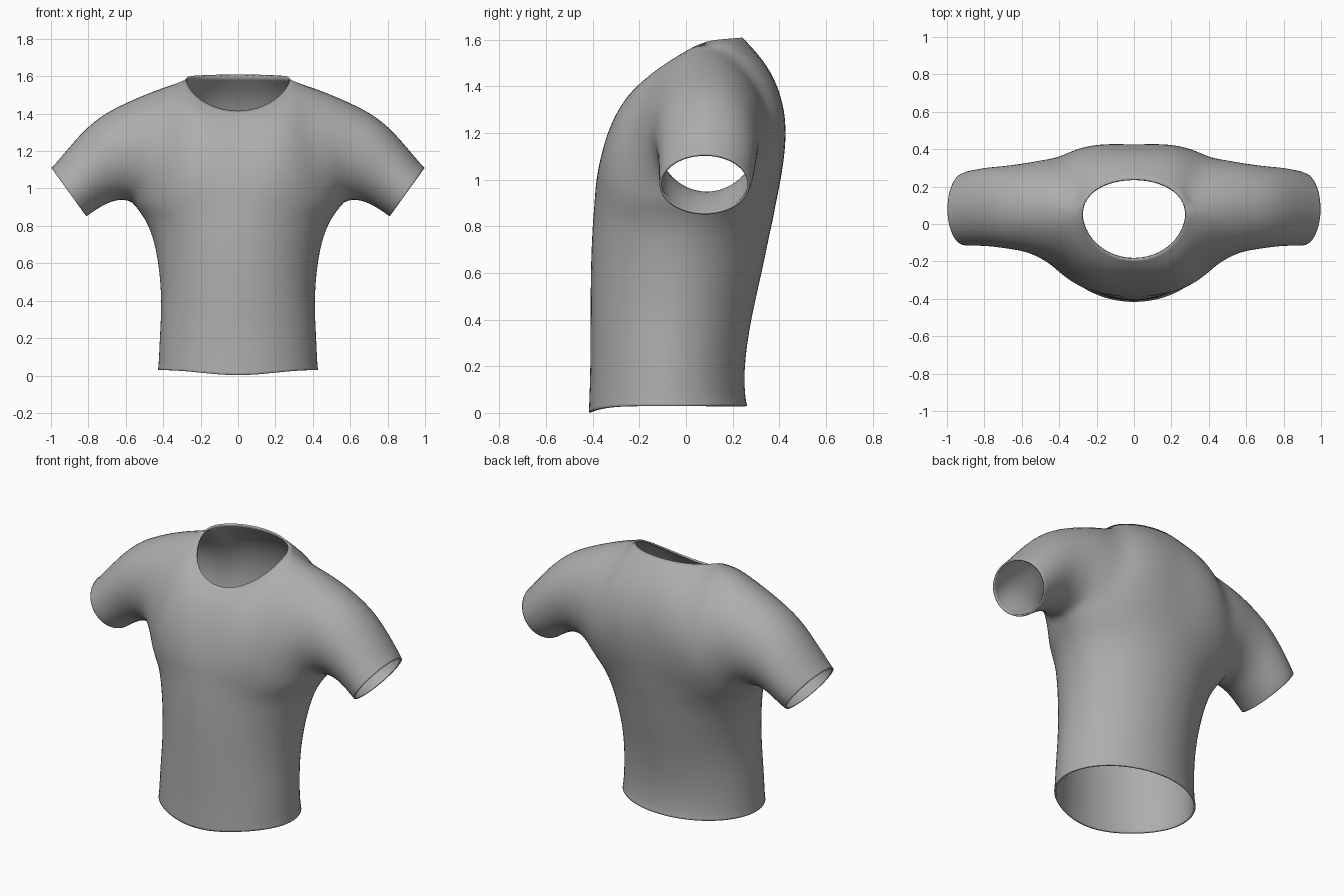
import bpy, bmesh
from math import sin, cos, pi
from mathutils import Vector

if "Cube" in bpy.data.objects:
    bpy.data.objects.remove(bpy.data.objects["Cube"])

COLS, ROWS = 5, 6            # columns per half panel, rows from armpit to shoulder
bm = bmesh.new()


def skin(grid):
    """Join a grid of points with quads."""
    verts = [[bm.verts.new(p) for p in row] for row in grid]
    for low, high in zip(verts, verts[1:]):
        for a, b, c, d in zip(low, low[1:], high[1:], high):
            bm.faces.new((a, b, c, d))


def half_ring(z, width, front, back, side_y, dip=0.0, lift=0.0):
    """Half a torso ring, from centre front round the side to centre back."""
    ring = []
    for k in range(2 * COLS + 1):
        t = pi * k / (2 * COLS)
        depth = side_y - front if k <= COLS else back - side_y
        drop = dip * max(0, cos(t)) ** 6
        ring.append(Vector((width * sin(t), side_y - depth * cos(t),
                            z - drop + lift * sin(t) ** 4)))
    ring[0].x = ring[-1].x = 0
    return ring


def sleeve_ring(bottom, top, mid_y, half_y, scale=1.0):
    """Closed loop round the arm, starting underneath and going by the front."""
    low = Vector((bottom[0], mid_y, bottom[1]))
    high = Vector((top[0], mid_y, top[1]))
    mid, half = (low + high) / 2, (high - low) / 2 * scale
    loop = []
    for k in range(2 * ROWS + 1):
        a = pi * k / ROWS
        loop.append(mid - half * cos(a) - Vector((0, half_y * scale * sin(a), 0)))
    return loop


def panel(bottom, top, centre, armhole):
    """Blend four edge curves into a curved panel."""
    grid = []
    for i in range(ROWS + 1):
        v, row = i / ROWS, []
        for j in range(COLS + 1):
            u = j / COLS
            p = bottom[j] * (1 - v) + top[j] * v + centre[i] * (1 - u) + armhole[i] * u
            p -= (bottom[0] * (1 - u) + bottom[-1] * u) * (1 - v)
            p -= (top[0] * (1 - u) + top[-1] * u) * v
            row.append(p)
        grid.append(row)
    return grid


# Torso tube from hem to armpit
chest = half_ring(0.90, 0.57, -0.40, 0.39, 0.09, lift=0.025)
skin([
    half_ring(0.03, 0.435, -0.422, 0.268, -0.08, dip=0.03),
    half_ring(0.07, 0.43, -0.42, 0.258, -0.08, dip=0.02),
    half_ring(0.20, 0.425, -0.415, 0.253, -0.08),
    half_ring(0.40, 0.413, -0.415, 0.283, -0.06),
    half_ring(0.60, 0.43, -0.415, 0.33, -0.02),
    half_ring(0.75, 0.463, -0.41, 0.36, 0.02),
    half_ring(0.84, 0.505, -0.405, 0.38, 0.06),
    chest])

# Sleeve from armhole to cuff
armhole = sleeve_ring((0.57, 0.925), (0.60, 1.47), 0.09, 0.245)
skin([
    armhole,
    sleeve_ring((0.65, 0.94), (0.74, 1.39), 0.09, 0.222, 1.03),
    sleeve_ring((0.73, 0.905), (0.85, 1.285), 0.093, 0.21, 1.04),
    sleeve_ring((0.79, 0.865), (0.965, 1.145), 0.085, 0.202, 1.04),
    sleeve_ring((0.81, 0.85), (0.998, 1.11), 0.08, 0.195, 1.04)])


# Neckline and shoulder seam
def top_edge(depth, front):
    edge = []
    for j in range(4):
        t = j * pi / 6
        y = 0.07 - depth * cos(t)
        z = 1.605 - 0.2 * (max(0, 0.1 - y) / 0.3) ** 1.3 if front else 1.595 + 0.015 * cos(t)
        edge.append(Vector((0.29 * sin(t), y, z)))
    return edge + [Vector((0.44, 0.085, 1.54)), armhole[ROWS]]


# Chest and upper back panels
front_line = [(-0.40, 0.90), (-0.388, 1.0), (-0.363, 1.1), (-0.33, 1.2),
              (-0.288, 1.29), (-0.247, 1.355), (-0.20, 1.405)]
back_line = [(0.39, 0.90), (0.414, 1.04), (0.426, 1.18), (0.42, 1.3),
             (0.39, 1.41), (0.338, 1.51), (0.25, 1.61)]
as_points = lambda line: [Vector((0, y, z)) for y, z in line]
skin(panel(chest[:COLS + 1], top_edge(0.27, True),
           as_points(front_line), armhole[:ROWS + 1]))
skin(panel(chest[COLS:][::-1], top_edge(-0.18, False),
           as_points(back_line), armhole[ROWS:][::-1]))

# Weld the pieces and turn the faces outward
bmesh.ops.remove_doubles(bm, verts=bm.verts[:], dist=0.002)
bmesh.ops.recalc_face_normals(bm, faces=bm.faces[:])
core = Vector((0, 0, 0.8))
if sum(f.normal.dot(f.calc_center_median() - core) * f.calc_area() for f in bm.faces) < 0:
    bmesh.ops.reverse_faces(bm, faces=bm.faces[:])

mesh = bpy.data.meshes.new("shirt")
bm.to_mesh(mesh)
bm.free()
shirt = bpy.data.objects.new("shirt", mesh)
bpy.context.collection.objects.link(shirt)

# Plain grey cloth
cloth = bpy.data.materials.new("grey cloth")
cloth.use_nodes = True
grey = (0.42, 0.42, 0.42, 1)
cloth.diffuse_color = grey
for node in cloth.node_tree.nodes:
    if node.type == "BSDF_PRINCIPLED":
        node.inputs["Base Color"].default_value = grey
mesh.materials.append(cloth)

# Mirror the half, round it and give the cloth thickness
mirror = shirt.modifiers.new("mirror", "MIRROR")
mirror.merge_threshold = 0.002
rounding = shirt.modifiers.new("rounding", "SUBSURF")
rounding.levels = rounding.render_levels = 2
thickness = shirt.modifiers.new("thickness", "SOLIDIFY")
thickness.thickness = 0.01
thickness.offset = -1

bpy.context.view_layer.objects.active = shirt
shirt.select_set(True)
bpy.ops.object.shade_smooth_by_angle(angle=pi / 4)
